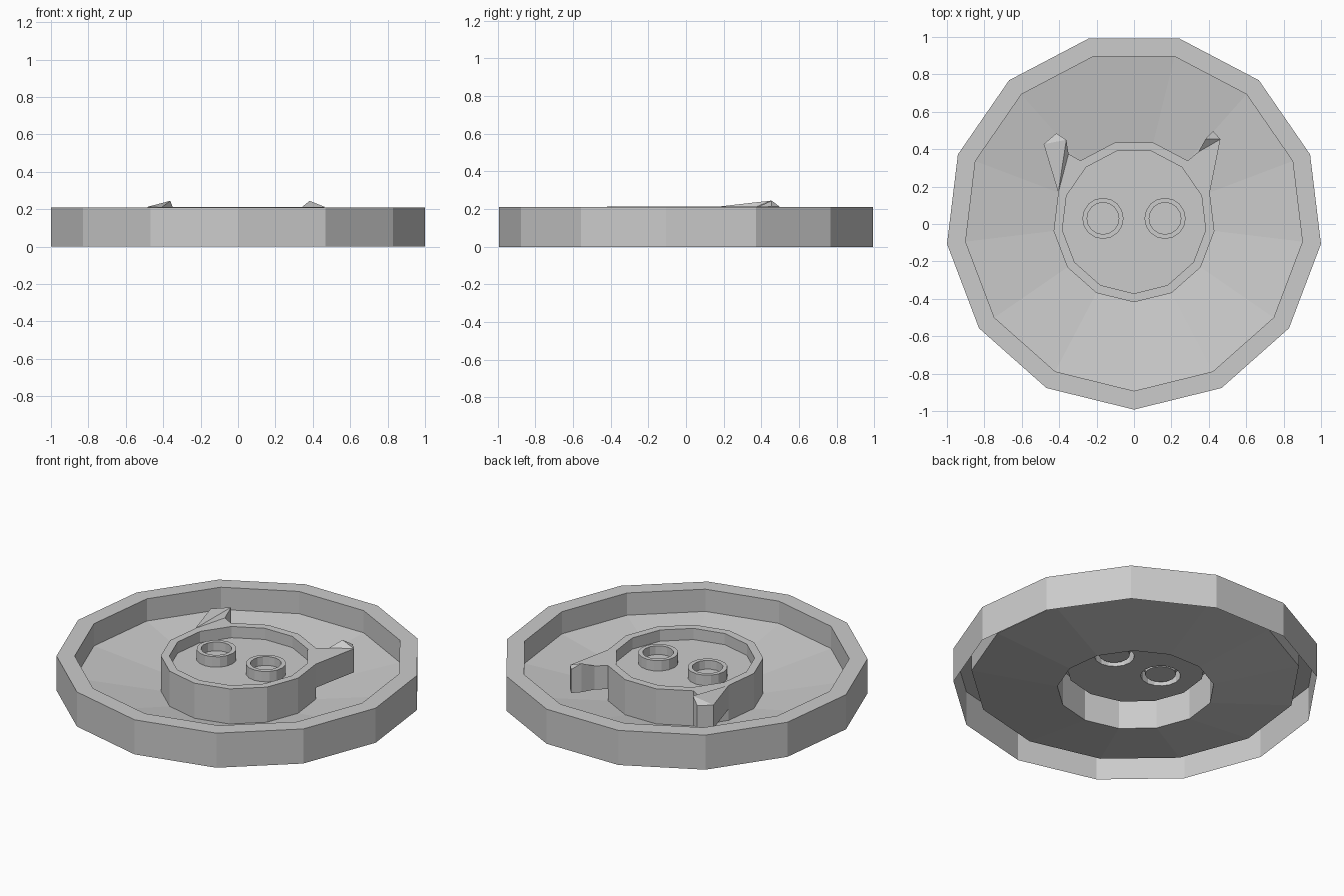
import bpy, bmesh
from math import sin, cos, pi

if "Cube" in bpy.data.objects:
    bpy.data.objects.remove(bpy.data.objects["Cube"])

SIDES, CY = 13, 0.0147           # main polygon count and centre offset
TOP, FLOOR, FACE = 0.213, 0.075, 0.145
HEAD_R, HEAD_IN = 0.433, 0.386


def ring(bm, r, z, n=SIDES, cx=0.0, cy=CY):
    """Regular polygon of verts, first one pointing to the front."""
    return [bm.verts.new((cx + r * sin(2 * pi * k / n), cy - r * cos(2 * pi * k / n), z))
            for k in range(n)]


def bridge(bm, a, b):
    n = len(a)
    for i in range(n):
        j = (i + 1) % n
        bm.faces.new((a[i], a[j], b[j], b[i]))


def loft(bm, profile, **kw):
    """Stack rings along an (r, z) profile and skin them."""
    rings = [ring(bm, r, z, **kw) for r, z in profile]
    for a, b in zip(rings, rings[1:]):
        bridge(bm, a, b)
    return rings


def finish(bm, name):
    bmesh.ops.recalc_face_normals(bm, faces=bm.faces)
    me = bpy.data.meshes.new(name)
    bm.to_mesh(me)
    bm.free()
    ob = bpy.data.objects.new(name, me)
    bpy.context.collection.objects.link(ob)
    return ob


# dish: outer wall, rim, inner wall and floor sloping down to the head
bm = bmesh.new()
loft(bm, [(1.007, 0), (1.007, TOP - .003), (0.907, TOP - .003), (0.907, FLOOR), (HEAD_R, 0)])
finish(bm, "dish")

# head ring with recessed face, eyes joined in so the underside stays hollow
bm = bmesh.new()
rings = loft(bm, [(HEAD_R, 0), (HEAD_R, TOP), (HEAD_IN, TOP), (HEAD_IN, FACE)])
loops = [rings[-1]]
for s in (-1, 1):
    eye = loft(bm, [(.11, FACE), (.11, TOP - .005), (.085, TOP - .005), (.085, FACE + .01)],
               n=16, cx=s * .166, cy=.03)
    bm.faces.new(eye[-1])
    loops.append(eye[0])
edges = [bm.edges.get((lp[i - 1], lp[i])) for lp in loops for i in range(len(lp))]
bmesh.ops.triangle_fill(bm, use_beauty=True, use_dissolve=False, edges=edges, normal=(0, 0, 1))
finish(bm, "head")

# ears: outline from the head corner round to the next one, peak raised
A, E = [(HEAD_R * sin(2 * pi * k / SIDES), CY - HEAD_R * cos(2 * pi * k / SIDES), TOP)
        for k in (4, 5)]
EARS = {
    "ear_right": ([A, (.462, .453, TOP), (.423, .497, TOP), (.383, .455, .245), (.344, .385, TOP), E],
                  [(0, 1, 4, 5), (1, 3, 4), (1, 2, 3)]),
    "ear_left": ([(-A[0], A[1], TOP), (-.483, .427, TOP), (-.415, .485, TOP), (-.362, .45, .245),
                  (-.35, .375, TOP), (-E[0], E[1], TOP)],
                 [(0, 1, 3), (1, 2, 3), (0, 3, 4), (0, 4, 5)]),
}
for name, (pts, tops) in EARS.items():
    bm = bmesh.new()
    up = [bm.verts.new(p) for p in pts]
    low = [bm.verts.new((p[0], p[1], FLOOR - .005)) for p in pts]
    for i in range(5):
        bm.faces.new((up[i], up[i + 1], low[i + 1], low[i]))
    for t in tops:
        bm.faces.new([up[i] for i in t])
    bm.faces.new(low)
    finish(bm, name)
